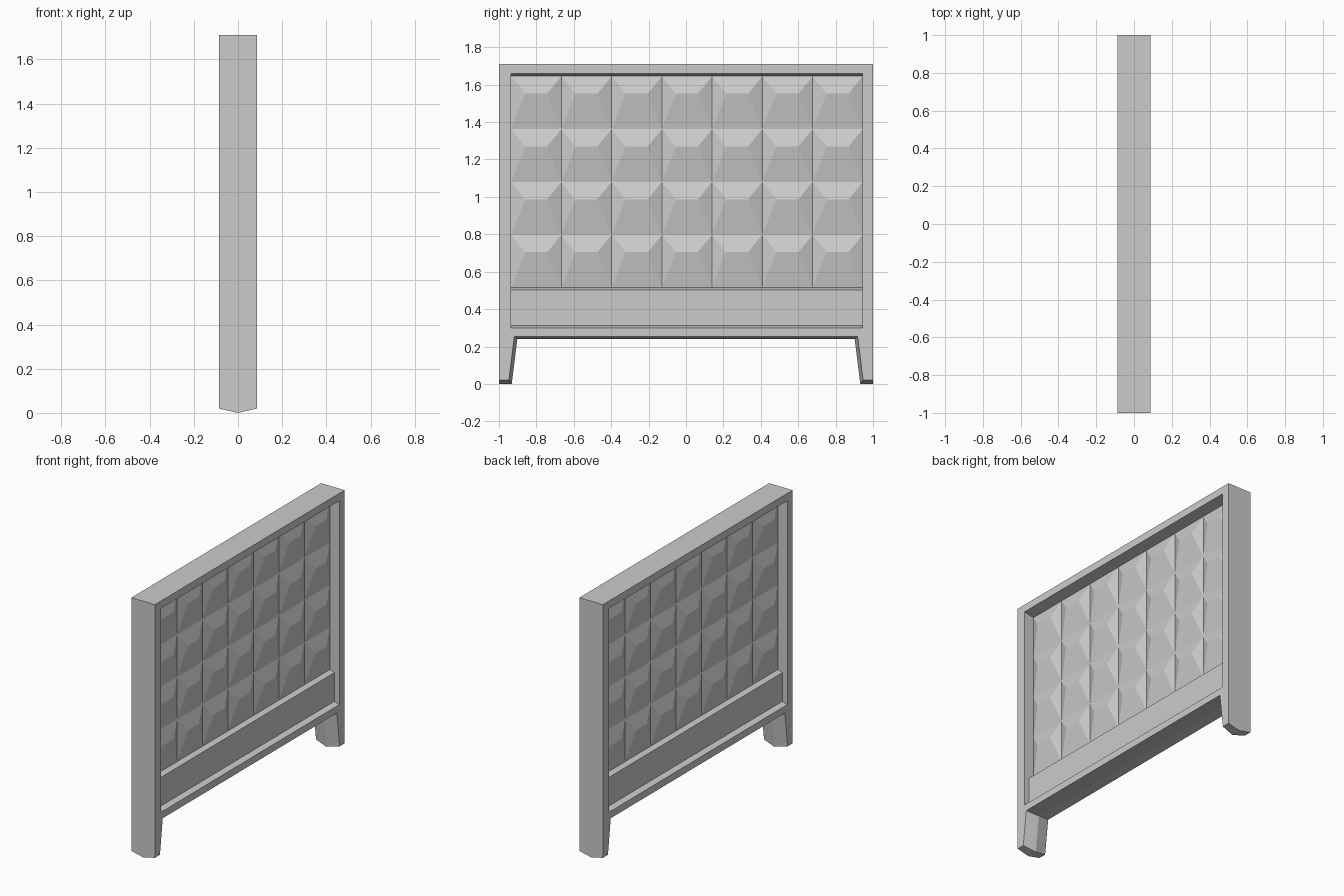
import bpy, bmesh

if "Cube" in bpy.data.objects:
    bpy.data.objects.remove(bpy.data.objects["Cube"])

HX = 0.087                    # half thickness of the frame
Y0, Y1 = -0.935, 0.945        # opening, left and right, seen from +x
BASE, PEAK = 0.016, 0.046     # x of relief base and of pyramid ridges
ZB, ZT = 0.515, 1.645         # relief bottom and top
COLS, ROWS = 7, 4


def finish(bm, name, recalc):
    bmesh.ops.remove_doubles(bm, verts=bm.verts, dist=0.0005)
    if recalc:
        bmesh.ops.recalc_face_normals(bm, faces=bm.faces)
    mesh = bpy.data.meshes.new(name)
    bm.to_mesh(mesh)
    bm.free()
    obj = bpy.data.objects.new(name, mesh)
    bpy.context.collection.objects.link(obj)


def face(bm, pts, s):
    # s = -1 turns the face half a turn about z for the other side
    bm.faces.new([bm.verts.new((s * x, s * y, z)) for x, y, z in pts])


def outline(x, foot, bottom_y, top_y, rail):
    # outer silhouette with two tapered feet
    left = [(-1, 1.71), (-1, foot), (-bottom_y, foot), (-top_y, rail)]
    return [(x, y, z) for y, z in left + [(-y, z) for y, z in reversed(left)]]


# Frame with feet, bottom rail, recessed opening and plain band
bm = bmesh.new()
for s in (1, -1):
    front = outline(HX, 0.02, 0.947, 0.918, 0.253)
    mid = outline(0, 0.0, 0.932, 0.902, 0.24)
    for i in range(8):
        j = (i + 1) % 8
        face(bm, [front[i], front[j], mid[j], mid[i]], s)

    # front face around the opening
    bl, br, tr, tl = [(HX, y, z) for y, z in
                      ((Y0, 0.30), (Y1, 0.30), (Y1, 1.66), (Y0, 1.66))]
    face(bm, [front[0], tl, tr, front[7]], s)
    face(bm, front[0:4] + [bl, tl], s)
    face(bm, [front[3], front[4], br, bl], s)
    face(bm, front[4:8] + [tr, br], s)

    # recess: sill, band, band top, (relief), head, and both jambs
    prof = [(HX, 0.30), (0.05, 0.312), (0.05, 0.503),
            (BASE, ZB), (BASE, ZT), (HX, 1.66)]
    for i in (0, 1, 2, 4):
        (xa, za), (xb, zb) = prof[i], prof[i + 1]
        face(bm, [(xa, Y0, za), (xa, Y1, za), (xb, Y1, zb), (xb, Y0, zb)], s)
    for y in (Y0, Y1):
        face(bm, [(x, y, z) for x, z in prof], s)
finish(bm, "fence_frame", True)

# Relief of hipped pyramids on both sides
w, h = (Y1 - Y0) / COLS, (ZT - ZB) / ROWS
for s, name in ((1, "pyramid_relief_right"), (-1, "pyramid_relief_left")):
    bm = bmesh.new()
    for c in range(COLS):
        for r in range(ROWS):
            y, z = Y0 + c * w, ZB + r * h
            a, b = (BASE, y, z), (BASE, y + w, z)
            d, e = (BASE, y + w, z + h), (BASE, y, z + h)
            p = (PEAK, y + 0.28 * w, z + 0.67 * h)
            q = (PEAK, y + 0.72 * w, z + 0.67 * h)
            for pts in ([a, b, q, p], [b, d, q], [d, e, p, q], [e, a, p]):
                face(bm, pts, s)
    finish(bm, name, False)
